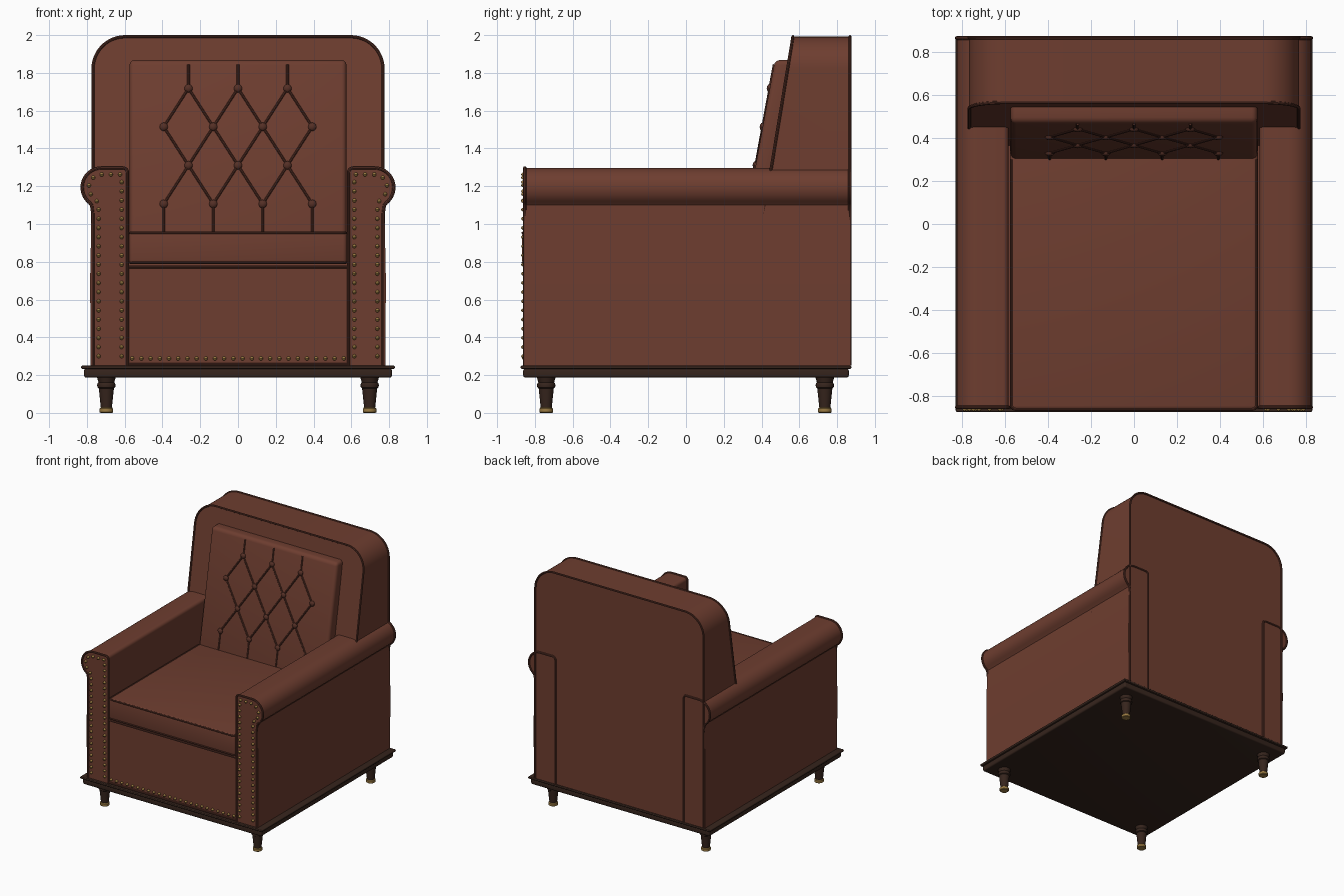
import bpy, bmesh
from math import sin, cos, pi, radians, hypot
from mathutils import Vector, Matrix

if "Cube" in bpy.data.objects:
    bpy.data.objects.remove(bpy.data.objects["Cube"])
parts = []


def material(name, rgb):
    m = bpy.data.materials.new(name)
    m.use_nodes = True
    m.diffuse_color = (*rgb, 1)
    m.node_tree.nodes["Principled BSDF"].inputs["Base Color"].default_value = (*rgb, 1)
    return m


leather = material("brown leather", (0.155, 0.047, 0.029))
trim = material("dark leather piping", (0.09, 0.029, 0.019))
wood = material("dark wood", (0.037, 0.018, 0.012))
brass = material("brass", (0.33, 0.2, 0.055))


def add(name, data, mat):
    ob = bpy.data.objects.new(name, data)
    bpy.context.collection.objects.link(ob)
    data.materials.clear()
    data.materials.append(mat)
    parts.append(ob)
    return ob


def from_bmesh(name, bm, mat):
    bmesh.ops.recalc_face_normals(bm, faces=bm.faces)
    me = bpy.data.meshes.new(name)
    bm.to_mesh(me)
    bm.free()
    return add(name, me, mat)


def box(name, lo, hi, mat, bevel=0, lean=0, pivot=0):
    """Bevelled box between two corners, optionally leaning back with height."""
    bm = bmesh.new()
    lo, hi = Vector(lo), Vector(hi)
    bmesh.ops.create_cube(bm, size=1, matrix=Matrix.Translation((lo + hi) / 2) @ Matrix.Diagonal((*(hi - lo), 1)))
    if bevel:
        bmesh.ops.bevel(bm, geom=bm.edges[:], offset=bevel, segments=4, profile=0.5, affect='EDGES')
    for v in bm.verts:
        v.co.y += (v.co.z - pivot) * lean
    return from_bmesh(name, bm, mat)


def prism(name, outline, front, back, mat):
    """Extrude an x-z outline between two depth functions of z."""
    bm = bmesh.new()
    a = [bm.verts.new((x, front(z), z)) for x, z in outline]
    b = [bm.verts.new((x, back(z), z)) for x, z in outline]
    bm.faces.new(a)
    bm.faces.new(b[::-1])
    n = len(a)
    for i in range(n):
        bm.faces.new((a[i], b[i], b[(i + 1) % n], a[(i + 1) % n]))
    return from_bmesh(name, bm, mat)


def tubes(name, paths, radius, mat, closed=False):
    cu = bpy.data.curves.new(name, 'CURVE')
    cu.dimensions = '3D'
    cu.bevel_depth = radius
    cu.bevel_resolution = 2
    cu.use_fill_caps = True
    for path in paths:
        sp = cu.splines.new('POLY')
        sp.points.add(len(path) - 1)
        for p, co in zip(sp.points, path):
            p.co = (*co, 1)
        sp.use_cyclic_u = closed
    tmp = bpy.data.objects.new(name, cu)
    bpy.context.collection.objects.link(tmp)
    bpy.context.view_layer.update()
    me = bpy.data.meshes.new_from_object(tmp.evaluated_get(bpy.context.evaluated_depsgraph_get()))
    bpy.data.objects.remove(tmp)
    return add(name, me, mat)


def studs(name, centres, radius, depth, mat):
    """Domed heads facing the front."""
    bm = bmesh.new()
    for c in centres:
        bmesh.ops.create_uvsphere(bm, u_segments=10, v_segments=6, radius=radius,
                                  matrix=Matrix.Translation(c) @ Matrix.Diagonal((1, depth / radius, 1, 1)))
    return from_bmesh(name, bm, mat)


def lathe(name, profile, x, y, mat, steps=20):
    bm = bmesh.new()
    rings = [[bm.verts.new((x + r * cos(2 * pi * i / steps), y + r * sin(2 * pi * i / steps), z))
              for i in range(steps)] for r, z in profile]
    for a, b in zip(rings, rings[1:]):
        for i in range(steps):
            j = (i + 1) % steps
            bm.faces.new((a[i], a[j], b[j], b[i]))
    bm.faces.new(rings[0])
    bm.faces.new(rings[-1])
    return from_bmesh(name, bm, mat)


def arc(cx, cz, r, start, end, n):
    return [(cx + r * cos(radians(start + (end - start) * i / n)),
             cz + r * sin(radians(start + (end - start) * i / n))) for i in range(n + 1)]


def spaced(path, gap):
    """Even points along an x-z path."""
    lengths = [hypot(b[0] - a[0], b[1] - a[1]) for a, b in zip(path, path[1:])]
    count = round(sum(lengths) / gap)
    out = []
    for k in range(count + 1):
        d = sum(lengths) * k / count
        for i, seg in enumerate(lengths):
            if d <= seg or i == len(lengths) - 1:
                t = min(d / seg, 1)
                out.append((path[i][0] + (path[i + 1][0] - path[i][0]) * t,
                            path[i][1] + (path[i + 1][1] - path[i][1]) * t))
                break
            d -= seg
    return out


# Wooden plinth and its thin top moulding
box("plinth", (-.815, -.862, .187), (.815, .862, .235), wood, .012)
box("plinth_moulding", (-.83, -.875, .233), (.83, .875, .25), wood, .006)

# Turned legs with brass feet
leg = [(.029, .025), (.04, .13), (.047, .135), (.049, .147), (.046, .157), (.042, .162), (.05, .19)]
foot = [(.031, 0), (.036, .004), (.036, .022), (.031, .028)]
for side, x in (("left", .697), ("right", -.697)):
    for end, y in (("front", -.74), ("back", .735)):
        lathe(f"{end}_{side}_leg", leg, x, y, wood)
        lathe(f"{end}_{side}_foot", foot, x, y, brass)

# Rolled arms with piping at both ends and a nailed front
arm = ([(.585, .25)] + arc(.61, 1.272, .025, 180, 90, 5) + arc(.722, 1.194, .103, 90, -52, 18)
       + [(.775, 1.1), (.783, .7), (.78, .25)])
rim = arm[:-2] + [(.768, 1.05), (.768, .25)]
nail_line = ([(.616, .3), (.616, 1.262)] + arc(.722, 1.194, .068, 90, -35, 12)
             + [(.738, 1.11), (.738, .3)])
for side, s in (("left", 1), ("right", -1)):
    mirrored = [(s * x, z) for x, z in arm]
    prism(f"{side}_arm", mirrored, lambda z: -.855, lambda z: .868, leather)
    tubes(f"{side}_arm_piping", [[(s * x, y, z) for x, z in rim] for y in (-.853, .866)], .009, trim)
    studs(f"{side}_arm_nails", [(s * x, -.857, z) for x, z in spaced(nail_line, .048)], .011, .016, brass)

# Front panel with nails along the bottom
box("front_panel", (-.59, -.85, .25), (.59, -.6, .78), leather)
tubes("front_panel_piping", [[(-.58, -.85, z), (.58, -.85, z)] for z in (.257, .772)], .008, trim)
studs("front_panel_nails", [(-.56 + 1.12 * i / 23, -.852, .288) for i in range(24)], .011, .016, brass)

# Seat cushion with piped edges
box("seat_core", (-.59, -.7, .25), (.59, .6, .78), leather)
box("seat_cushion", (-.577, -.868, .787), (.577, .45, .96), leather, .022)
corner = arc(.547, -.84, .024, 0, -90, 4)
for edge, z in (("top", .953), ("bottom", .796)):
    path = [(.571, .3)] + corner
    path += [(-x, y) for x, y in path[::-1]]
    tubes(f"seat_{edge}_piping", [[(x, y, z) for x, y in path]], .007, trim)

# Backrest: rounded top, front leaning back
def back_front(z):
    return .45 + (z - 1.29) * .165


half = [(.768, .25)] + arc(.598, 1.822, .17, 0, 90, 12)
outline = half + [(-x, z) for x, z in half[::-1]]
prism("backrest", outline, back_front, lambda z: .866, leather)
tubes("backrest_piping", [[(x, f(z), z) for x, z in outline] for f in (back_front, lambda z: .868)], .008, trim)

# Leaning back cushion
LEAN = .183
def cushion_front(z):
    return .365 + (z - 1.29) * LEAN


box("back_cushion", (-.574, .365, .93), (.574, .47, 1.868), leather, .026, LEAN, 1.29)

# Diamond tufting: buttons joined by seams
STEP = .131
rows = [(1.718, (-2, 0, 2)), (1.514, (-3, -1, 1, 3)), (1.31, (-2, 0, 2)), (1.106, (-3, -1, 1, 3))]
buttons, seams = [], []
def on_face(k, z):
    return (k * STEP, cushion_front(z), z)


for i, (z, ks) in enumerate(rows):
    buttons += [on_face(k, z) for k in ks]
    if i + 1 < len(rows):
        below, kb = rows[i + 1]
        seams += [[on_face(k, z), on_face(m, below)] for k in ks for m in kb if abs(k - m) == 1]
seams += [[on_face(k, 1.718), on_face(k, 1.845)] for k in rows[0][1]]
seams += [[on_face(k, 1.106), on_face(k, .96)] for k in rows[-1][1]]
studs("tuft_buttons", buttons, .023, .016, trim)
tubes("tuft_seams", seams, .007, trim)

# Smooth curved surfaces, keep real edges sharp
bpy.ops.object.select_all(action='DESELECT')
for ob in parts:
    ob.select_set(True)
bpy.context.view_layer.objects.active = parts[0]
bpy.ops.object.shade_smooth_by_angle(angle=radians(35))
